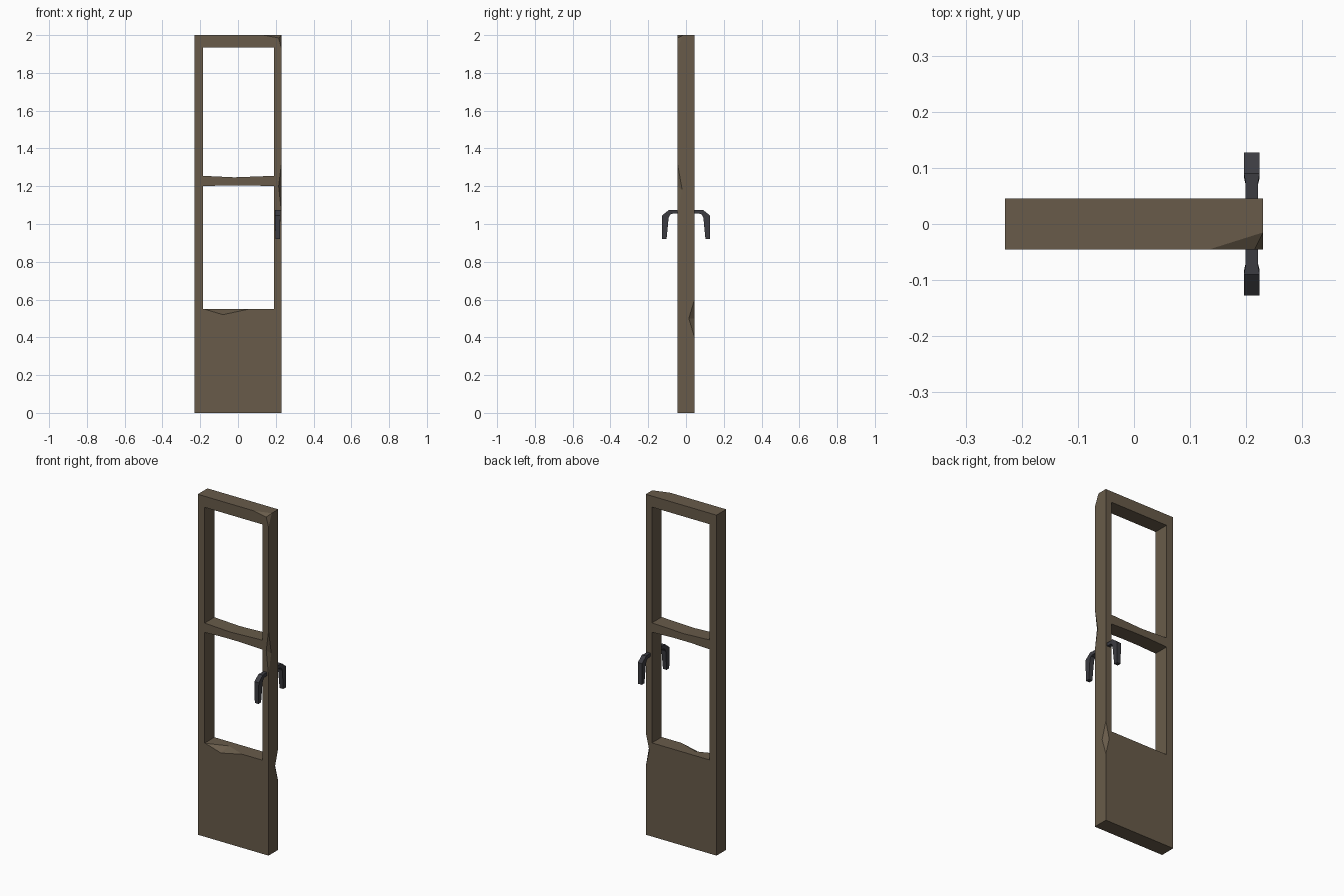
import bpy, bmesh

if "Cube" in bpy.data.objects:
    bpy.data.objects.remove(bpy.data.objects["Cube"])


def material(name, rgb):
    m = bpy.data.materials.new(name)
    m.diffuse_color = (*rgb, 1)
    m.use_nodes = True
    m.node_tree.nodes["Principled BSDF"].inputs["Base Color"].default_value = m.diffuse_color
    return m


WOOD = material("weathered_brown", (0.138, 0.105, 0.068))
IRON = material("dark_iron", (0.045, 0.045, 0.053))


def make(name, verts, faces, mat):
    bm = bmesh.new()
    vs = [bm.verts.new(v) for v in verts]
    for f in faces:
        bm.faces.new([vs[i] for i in f])
    bmesh.ops.recalc_face_normals(bm, faces=bm.faces)
    me = bpy.data.meshes.new(name)
    bm.to_mesh(me)
    bm.free()
    me.materials.append(mat)
    ob = bpy.data.objects.new(name, me)
    bpy.context.collection.objects.link(ob)
    return ob


def prism(name, outline, y, mat):
    """Extrude an x-z outline from -y to y."""
    n = len(outline)
    verts = [(x, s * y, z) for s in (-1, 1) for x, z in outline]
    faces = [list(range(n)), list(range(n, 2 * n))]
    faces += [(i, (i + 1) % n, n + (i + 1) % n, n + i) for i in range(n)]
    return make(name, verts, faces, mat)


def chip(a, p, b, q, outside):
    """Cutter that breaks a faceted notch out of an edge."""
    return make("chip_cutter", [a, p, b, q, outside],
                [(0, 1, 3), (1, 2, 3), (0, 1, 4), (1, 2, 4), (2, 3, 4), (3, 0, 4)], WOOD)


# Door slab
R, T = 0.23, 0.045
door = prism("door_frame", [(-R, 0), (R, 0), (R, 2), (-R, 2)], T, WOOD)

# Two openings, leaving a slightly worn middle rail
L, O = -0.185, 0.19
cutters = [
    prism("lower_opening", [(L, 0.55), (O, 0.55), (O, 1.20), (0.05, 1.205), (-0.06, 1.205), (L, 1.20)], 0.1, WOOD),
    prism("upper_opening", [(L, 1.255), (-0.02, 1.247), (O, 1.255), (O, 1.935), (L, 1.935)], 0.1, WOOD),
    # Top corner, front edge, back edge and sill damage
    chip((0.135, -T, 2), (0.215, -T, 1.985), (R, -T, 1.93), (R, -0.015, 2), (0.26, -0.08, 2.03)),
    chip((R, -T, 1.32), (0.215, -T, 1.2), (R, -T, 1.06), (R, -0.02, 1.18), (0.26, -0.08, 1.2)),
    chip((R, T, 0.60), (0.207, T, 0.5), (R, T, 0.40), (R, 0.015, 0.5), (0.26, 0.08, 0.5)),
    chip((-0.18, -T, 0.55), (-0.08, -T, 0.52), (0.06, -T, 0.55), (-0.06, 0.0, 0.55), (-0.07, -0.08, 0.6)),
]
for c in cutters:
    mod = door.modifiers.new("cut", 'BOOLEAN')
    mod.operation, mod.solver, mod.object = 'DIFFERENCE', 'EXACT', c
bpy.context.view_layer.update()
dg = bpy.context.evaluated_depsgraph_get()
result = bpy.data.meshes.new_from_object(door.evaluated_get(dg))
door.modifiers.clear()
door.data = result
for c in cutters:
    bpy.data.objects.remove(c)
door.data.materials.clear()
door.data.materials.append(WOOD)

# Lever handles: (outer y, outer z, inner y, inner z, half width) along the bend
SECTIONS = [(0.040, 1.075, 0.040, 1.055, 0.011), (0.073, 1.075, 0.070, 1.055, 0.011),
            (0.090, 1.075, 0.083, 1.050, 0.014), (0.127, 1.045, 0.092, 1.032, 0.014),
            (0.127, 0.920, 0.103, 0.920, 0.012)]
for name, s in (("front_lever", -1), ("back_lever", 1)):
    verts, faces = [], [(0, 1, 2, 3)]
    for oy, oz, iy, iz, w in SECTIONS:
        verts += [(0.21 - w, s * oy, oz), (0.21 + w, s * oy, oz),
                  (0.21 + w, s * iy, iz), (0.21 - w, s * iy, iz)]
    for k in range(0, 4 * (len(SECTIONS) - 1), 4):
        faces += [(k + i, k + (i + 1) % 4, k + 4 + (i + 1) % 4, k + 4 + i) for i in range(4)]
    faces.append(tuple(range(len(verts) - 4, len(verts))))
    make(name, verts, faces, IRON)
